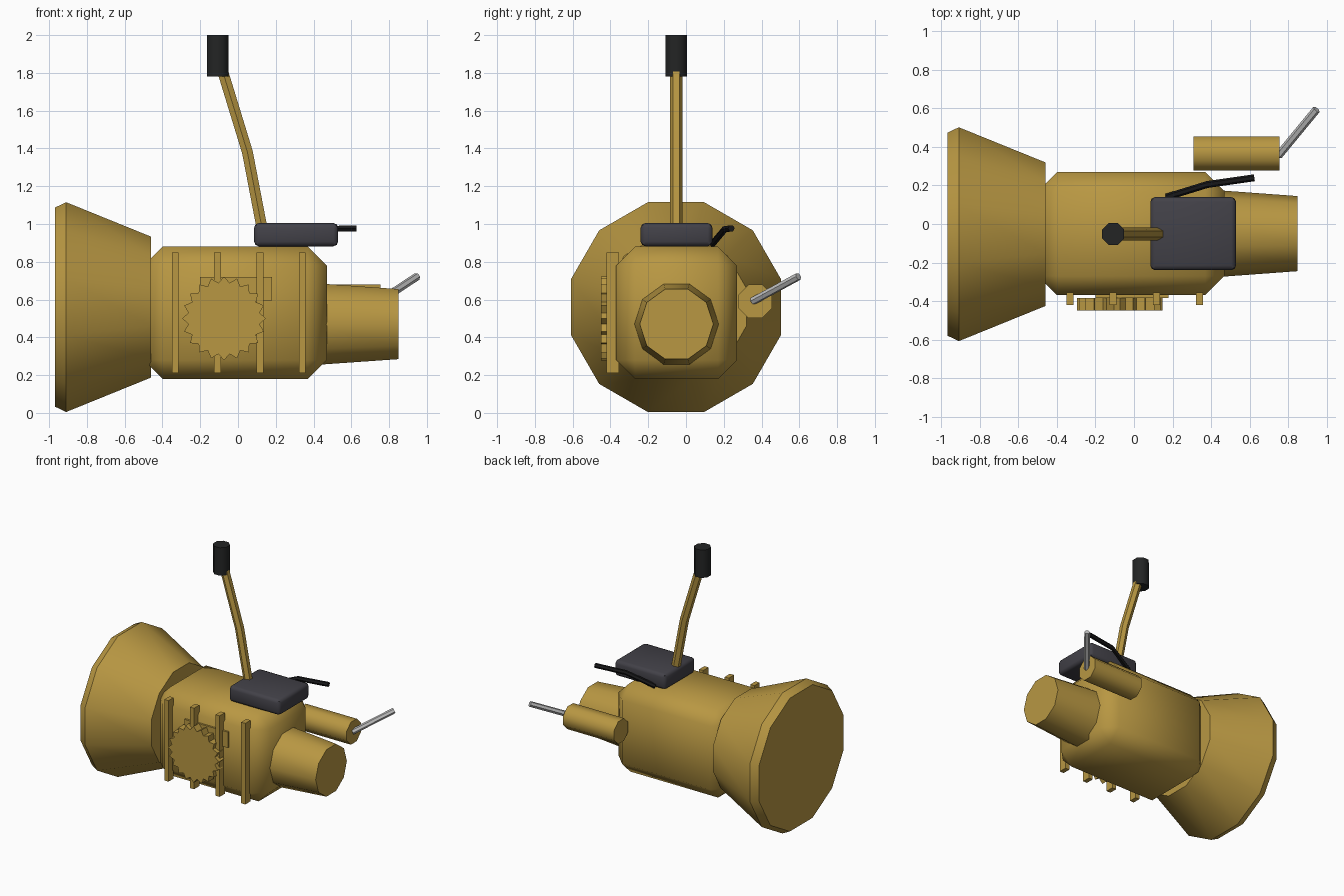
import bpy, bmesh, math
from mathutils import Vector, Matrix

cube = bpy.data.objects.get("Cube")
if cube:
    bpy.data.objects.remove(cube)


def material(name, rgb):
    m = bpy.data.materials.new(name)
    m.use_nodes = True
    m.diffuse_color = (*rgb, 1)
    m.node_tree.nodes["Principled BSDF"].inputs["Base Color"].default_value = (*rgb, 1)
    return m


GOLD = material("brass gold", (0.48, 0.31, 0.055))
SLATE = material("slate grey", (0.055, 0.053, 0.065))
CHARCOAL = material("charcoal", (0.017, 0.018, 0.018))
BLACK = material("black", (0.009, 0.009, 0.01))
STEEL = material("light steel", (0.52, 0.52, 0.52))


def finish(name, bm, mat):
    bmesh.ops.recalc_face_normals(bm, faces=bm.faces)
    mesh = bpy.data.meshes.new(name)
    bm.to_mesh(mesh)
    bm.free()
    mesh.materials.append(mat)
    obj = bpy.data.objects.new(name, mesh)
    bpy.context.collection.objects.link(obj)
    bpy.ops.object.select_all(action="DESELECT")
    obj.select_set(True)
    bpy.context.view_layer.objects.active = obj
    bpy.ops.object.shade_smooth_by_angle(angle=math.radians(46))
    return obj


def loft(name, rings, mat):
    """Skin a list of point rings and cap both ends."""
    bm = bmesh.new()
    loops = [[bm.verts.new(p) for p in ring] for ring in rings]
    n = len(loops[0])
    for a, b in zip(loops, loops[1:]):
        for i in range(n):
            j = (i + 1) % n
            bm.faces.new((a[i], a[j], b[j], b[i]))
    bm.faces.new(loops[0])
    bm.faces.new(loops[-1])
    return finish(name, bm, mat)


def lathe_x(name, profile, y, z, sides, turn, mat):
    """Round part about a line along x; profile holds (x, radius)."""
    angles = [math.radians(turn) + math.tau * i / sides for i in range(sides)]
    loft(name, [[(x, y + r * math.cos(a), z + r * math.sin(a)) for a in angles]
                for x, r in profile], mat)


def tube(name, path, radius, sides, mat):
    """Sweep a regular polygon along a path, keeping one corner level."""
    pts = [Vector(p) for p in path]
    rings = []
    for i, p in enumerate(pts):
        t = (pts[min(i + 1, len(pts) - 1)] - pts[max(i - 1, 0)]).normalized()
        u = t.cross(Vector((0, 0, 1))).normalized()
        v = t.cross(u)
        rings.append([p + radius * (u * math.cos(a) + v * math.sin(a))
                      for a in (math.tau * k / sides for k in range(sides))])
    loft(name, rings, mat)


def box(name, low, high, mat, bevel=0, segments=1):
    lo, hi = Vector(low), Vector(high)
    bm = bmesh.new()
    bmesh.ops.create_cube(bm, size=1, matrix=Matrix.Translation((lo + hi) / 2)
                          @ Matrix.Diagonal((*(hi - lo), 1)))
    if bevel:
        bmesh.ops.bevel(bm, geom=bm.edges[:], offset=bevel, segments=segments,
                        profile=0.5, affect="EDGES")
    finish(name, bm, mat)


# Main housing and the round parts at its ends
box("housing", (-0.50, -0.37, 0.18), (0.47, 0.27, 0.88), GOLD, 0.1)
lathe_x("bell", [(-0.97, 0.545), (-0.91, 0.575), (-0.46, 0.386)],
        -0.053, 0.56, 12, 15, GOLD)
lathe_x("output_shaft_cover", [(0.40, 0.228), (0.85, 0.195)], -0.05, 0.47, 10, 0, GOLD)

# Side cylinder with its slanted rod
lathe_x("side_cylinder", [(0.31, 0.096), (0.755, 0.096)], 0.367, 0.59, 8, 22.5, GOLD)
tube("side_rod", [(0.75, 0.355, 0.592), (0.948, 0.595, 0.722)], 0.021, 6, STEEL)

# Upright ribs on the front
for i in range(4):
    x = -0.332 + 0.224 * i
    box(f"rib_{i + 1}", (x - 0.018, -0.42, 0.21), (x + 0.018, -0.355, 0.85), GOLD)

# Mounting plate and toothed wheel on the front
box("wheel_mount", (-0.2, -0.385, 0.595), (0.18, -0.36, 0.72), GOLD)
teeth = 20
rim = []
for i in range(teeth * 2):
    r = 0.222 if i % 2 == 0 else 0.19
    a = math.pi * i / teeth
    rim.append((-0.074 + r * math.cos(a), 0.5 + r * math.sin(a)))
loft("toothed_wheel", [[(x, y, z) for x, z in rim] for y in (-0.45, -0.385)], GOLD)

# Top cover with its side lever
box("top_cover", (0.085, -0.24, 0.882), (0.53, 0.14, 1.005), SLATE, 0.025, 2)
tube("side_lever", [(0.17, 0.14, 0.895), (0.38, 0.205, 0.972), (0.625, 0.24, 0.977)],
     0.018, 6, BLACK)

# Shift lever and its grip
tube("shift_lever", [(0.142, -0.052, 0.9), (0.05, -0.052, 1.38), (-0.083, -0.052, 1.815)],
     0.033, 6, GOLD)
angles = [math.tau * (i + 0.5) / 8 for i in range(8)]
loft("lever_grip", [[(-0.108 + 0.062 * math.cos(a), -0.052 + 0.062 * math.sin(a), z)
                     for a in angles] for z in (1.78, 2.0)], CHARCOAL)
